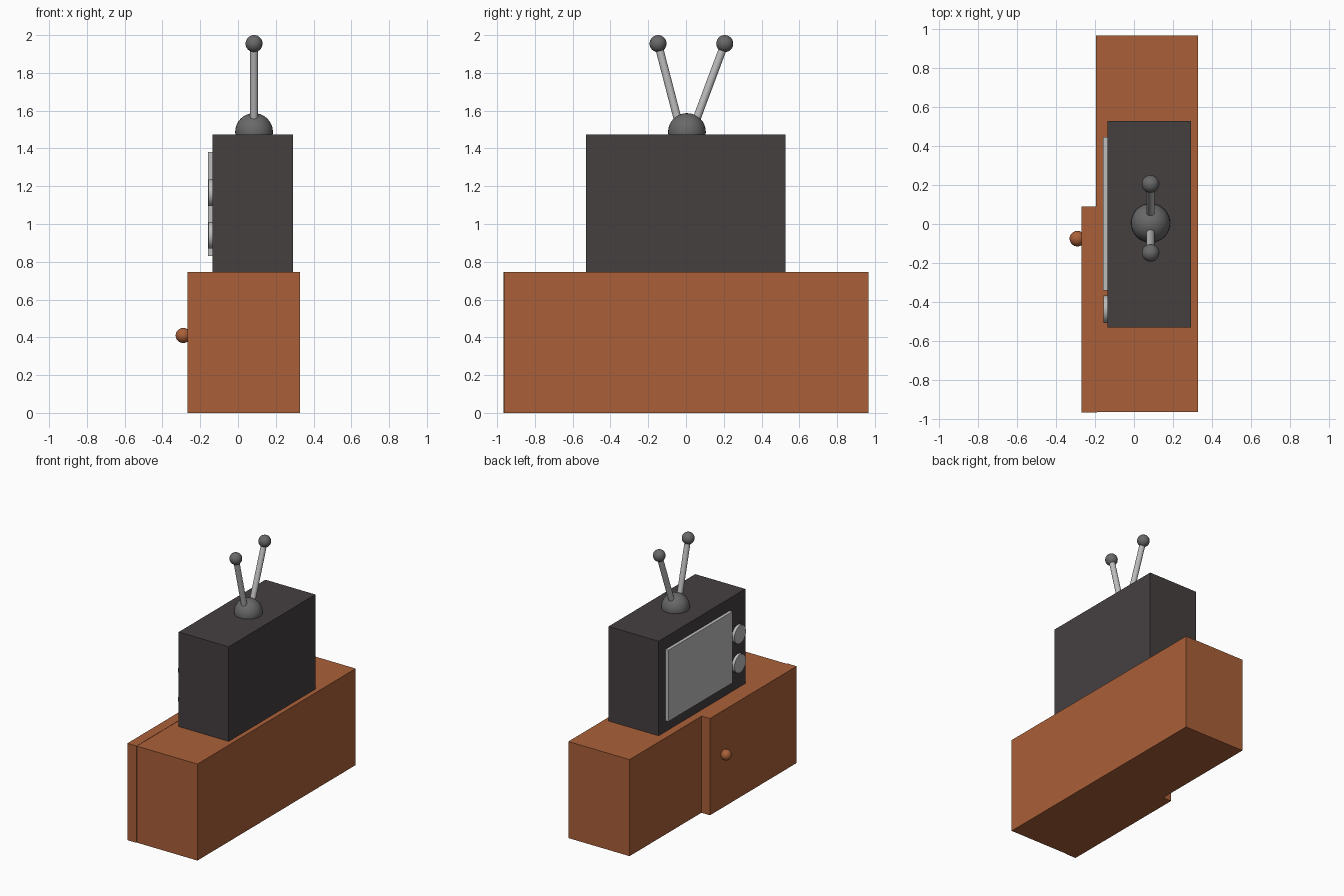
import bpy, math
from mathutils import Vector

if "Cube" in bpy.data.objects:
    bpy.data.objects.remove(bpy.data.objects["Cube"])


def material(name, rgb):
    m = bpy.data.materials.new(name)
    m.diffuse_color = (*rgb, 1)
    m.use_nodes = True
    m.node_tree.nodes["Principled BSDF"].inputs["Base Color"].default_value = m.diffuse_color
    return m


WOOD = material("brown wood", (0.40, 0.117, 0.040))
CASE = material("charcoal casing", (0.060, 0.050, 0.051))
LIGHT = material("light grey", (0.52, 0.51, 0.51))
DARK = material("dark grey", (0.14, 0.14, 0.14))


def finish(name, mat, smooth=False):
    ob = bpy.context.object
    ob.name = name
    ob.data.materials.append(mat)
    if smooth:
        bpy.ops.object.shade_smooth_by_angle(angle=math.radians(40))
    return ob


def box(name, lo, hi, mat):
    lo, hi = Vector(lo), Vector(hi)
    bpy.ops.mesh.primitive_cube_add(size=1, location=(lo + hi) / 2)
    bpy.context.object.scale = hi - lo
    bpy.ops.object.transform_apply(location=False, rotation=False, scale=True)
    return finish(name, mat)


def ball(name, loc, r, mat):
    bpy.ops.mesh.primitive_uv_sphere_add(segments=32, ring_count=16, radius=r, location=loc)
    return finish(name, mat, True)


def rod(name, a, b, r, mat):
    a, b = Vector(a), Vector(b)
    d = b - a
    bpy.ops.mesh.primitive_cylinder_add(vertices=32, radius=r, depth=d.length, location=(a + b) / 2,
                                        rotation=d.to_track_quat('Z', 'Y').to_euler())
    return finish(name, mat, True)


# Cabinet with one sliding door and its knob
box("cabinet", (-0.195, -0.963, 0), (0.328, 0.967, 0.745), WOOD)
box("cabinet_door", (-0.268, -0.967, 0), (-0.19, 0.09, 0.747), WOOD)
ball("door_knob", (-0.29, -0.075, 0.41), 0.04, WOOD)

# Television casing, screen and dials
box("tv_case", (-0.135, -0.53, 0.745), (0.292, 0.527, 1.475), CASE)
box("screen", (-0.16, -0.34, 0.83), (-0.12, 0.445, 1.38), LIGHT)
for i, z in enumerate((1.165, 0.94)):
    rod(f"dial_{i + 1}", (-0.12, -0.437, z), (-0.157, -0.437, z), 0.07, LIGHT)

# Rabbit-ear antenna
ball("antenna_base", (0.085, 0.005, 1.487), 0.1, DARK)
for side, y0, y1 in (("left", -0.03, -0.148), ("right", 0.035, 0.205)):
    rod(f"antenna_rod_{side}", (0.085, y0, 1.5), (0.085, y1, 1.955), 0.021, LIGHT)
    ball(f"antenna_tip_{side}", (0.085, y1, 1.955), 0.045, DARK)
